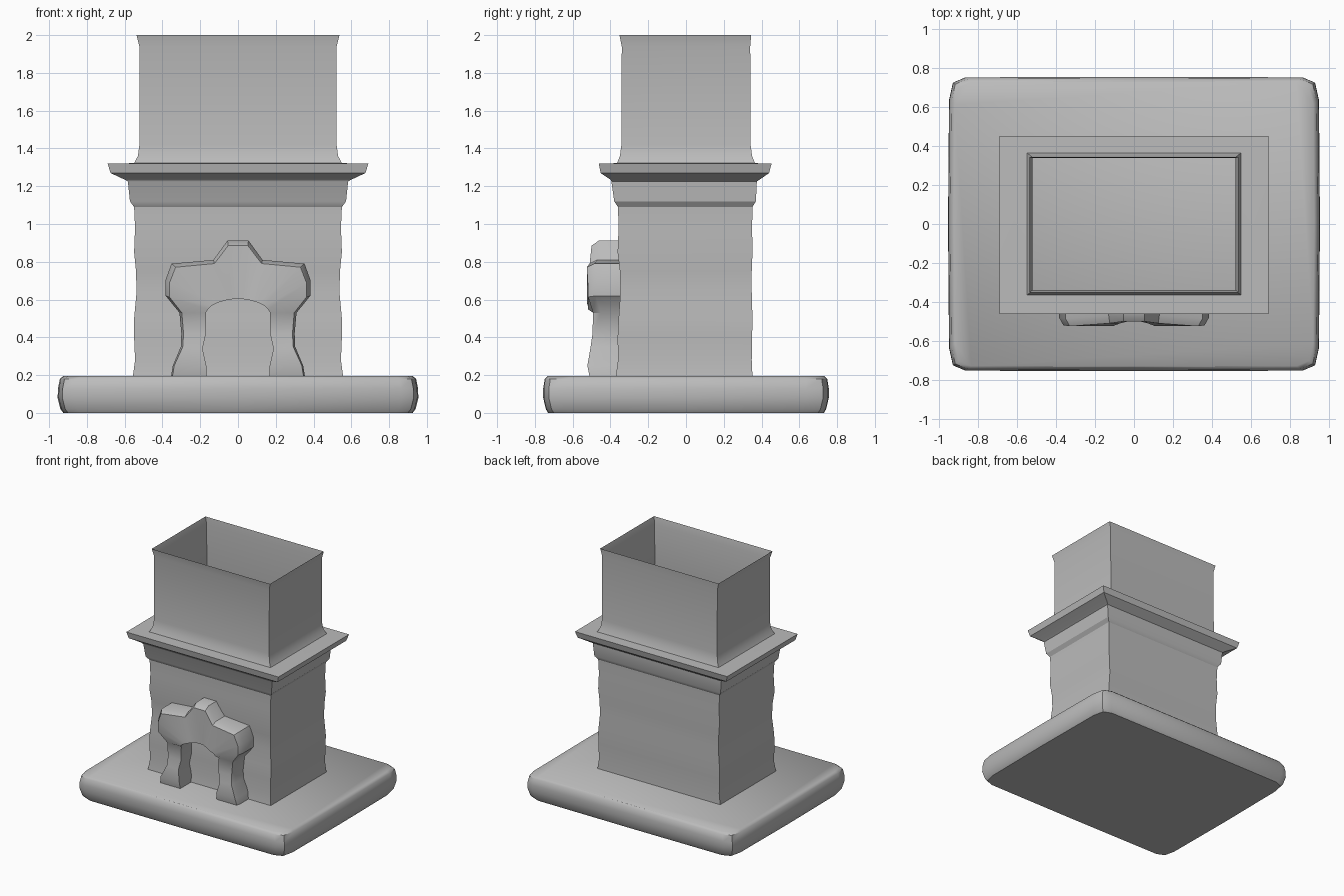
import bpy, bmesh, math

cube = bpy.data.objects.get("Cube")
if cube:
    bpy.data.objects.remove(cube, do_unlink=True)

stone = bpy.data.materials.new("grey stone")
stone.use_nodes = True
GREY = (0.5, 0.5, 0.5, 1)
stone.diffuse_color = GREY
stone.node_tree.nodes["Principled BSDF"].inputs["Base Color"].default_value = GREY


def loft(name, rings, cap_start=False, cap_end=False, angle=30):
    """Join closed rings of equal length into one skin."""
    bm = bmesh.new()
    loops = [[bm.verts.new(p) for p in ring] for ring in rings]
    for a, b in zip(loops, loops[1:]):
        for i in range(len(a)):
            j = (i + 1) % len(a)
            bm.faces.new((a[i], a[j], b[j], b[i]))
    if cap_start:
        bm.faces.new(loops[0][::-1])
    if cap_end:
        bm.faces.new(loops[-1])
    mesh = bpy.data.meshes.new(name)
    bm.to_mesh(mesh)
    bm.free()
    mesh.materials.append(stone)
    obj = bpy.data.objects.new(name, mesh)
    bpy.context.collection.objects.link(obj)
    bpy.ops.object.select_all(action='DESELECT')
    obj.select_set(True)
    bpy.context.view_layer.objects.active = obj
    bpy.ops.object.shade_smooth_by_angle(angle=math.radians(angle))
    return obj


def slab_ring(x, y, z):
    """Rectangle with softly cut corners and slightly bowed sides."""
    quarter = [(x, 0), (x - .005, y - .12), (x - .025, y - .03), (x - .09, y - .003)]
    half = quarter + [(0, y)] + [(-px, py) for px, py in quarter[:0:-1]]
    return [(px, py, z) for px, py in half + [(-px, -py) for px, py in half]]


def box_ring(x, front, back, z):
    return [(x, -front, z), (x, back, z), (-x, back, z), (-x, -front, z)]


# Hearth slab with rounded rim
loft("hearth_slab", [slab_ring(*r) for r in (
    (.925, .73, 0), (.94, .742, .02), (.955, .756, .08),
    (.953, .756, .13), (.943, .748, .18), (.925, .732, .195))],
    cap_start=True, cap_end=True, angle=40)

# Uneven fireplace body
loft("chimney_breast", [box_ring(*r) for r in (
    (.557, .372, .352, .19), (.545, .36, .348, .28), (.55, .362, .35, .4),
    (.55, .357, .352, .5), (.537, .347, .348, .64), (.54, .35, .348, .75),
    (.55, .362, .352, .85), (.545, .357, .35, .98), (.55, .36, .352, 1.09))])

# Moulding and projecting mantel shelf
loft("mantel_shelf", [box_ring(*r) for r in (
    (.55, .36, .352, 1.09), (.572, .38, .37, 1.12), (.583, .395, .375, 1.225),
    (.6, .4, .39, 1.235), (.675, .452, .44, 1.27), (.69, .462, .453, 1.32),
    (.55, .365, .365, 1.322))])

# Open chimney stack
loft("chimney_stack", [box_ring(*r) for r in (
    (.55, .365, .365, 1.322), (.53, .35, .35, 1.36), (.522, .342, .342, 1.42),
    (.522, .34, .34, 1.94), (.537, .352, .345, 2.0))])

# Arched surround: outer x, outer z, inner x, inner z, front depth
half = [
    (.355, .19, .165, .19, .51), (.345, .25, .168, .25, .522),
    (.303, .35, .188, .34, .505), (.3, .42, .17, .42, .495),
    (.31, .53, .17, .53, .492), (.383, .62, .16, .548, .518),
    (.385, .70, .14, .567, .52), (.352, .79, .11, .583, .525),
    (.13, .81, .07, .595, .51), (.055, .913, .03, .602, .5)]
rows = half + [(-ox, oz, -ix, iz, d) for ox, oz, ix, iz, d in half[::-1]]


def surround_ring(ox, oz, ix, iz, depth):
    t = .09 if oz > .25 else .04
    fx, fz = ox + (ix - ox) * t, oz + (iz - oz) * t
    return [(ox, -.345, oz), (ix, -.345, iz), (ix, -depth, iz),
            (fx, -depth, fz), (ox, -depth + .04, oz)]


loft("arched_surround", [surround_ring(*r) for r in rows],
     cap_start=True, cap_end=True, angle=35)
